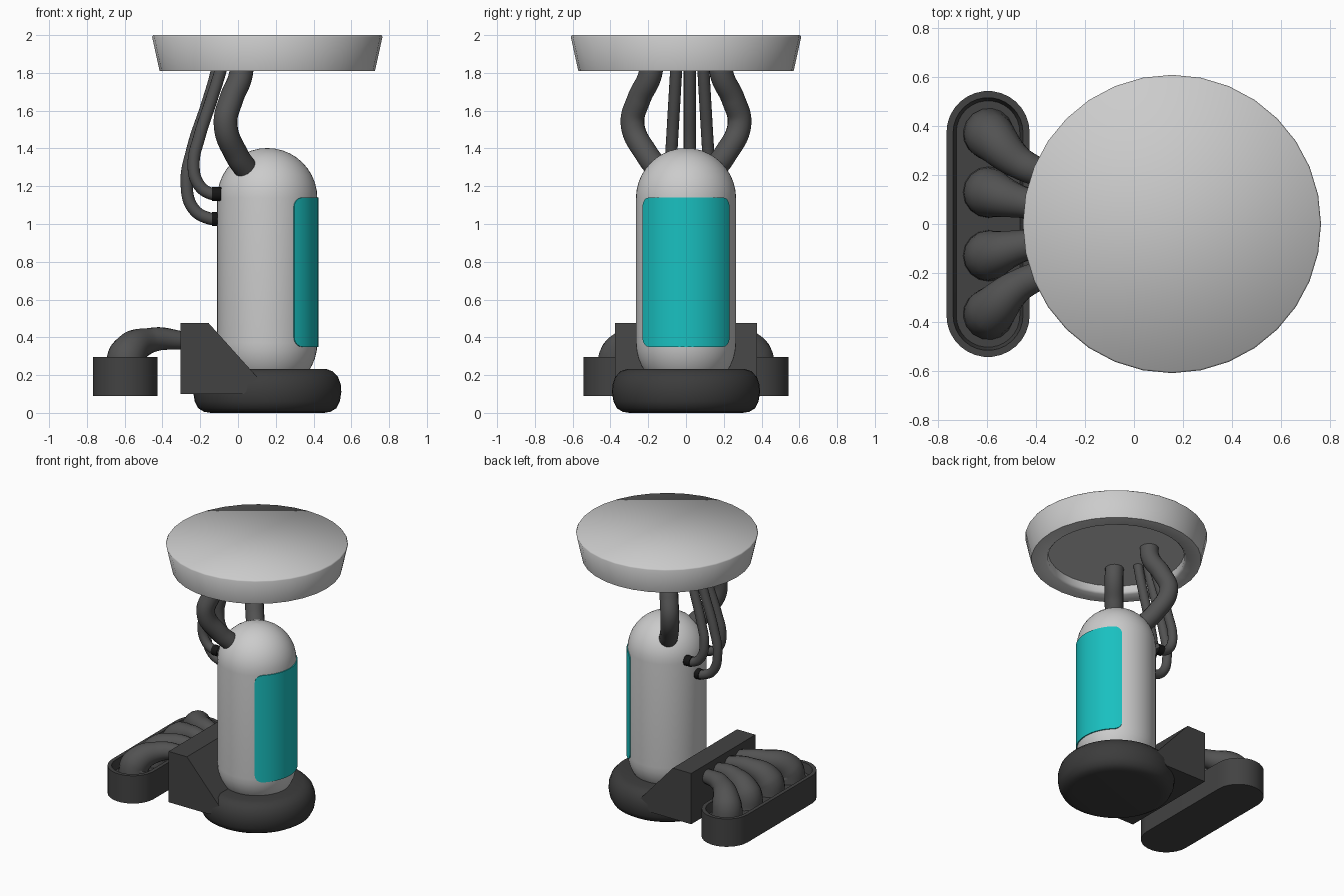
import bpy, bmesh
from math import sin, cos, pi, radians, sqrt

if "Cube" in bpy.data.objects:
    bpy.data.objects.remove(bpy.data.objects["Cube"])

CX = 0.155  # axis of the body, base and top disc


def material(name, r, g, b):
    mat = bpy.data.materials.new(name)
    mat.diffuse_color = (r, g, b, 1)
    mat.use_nodes = True
    mat.node_tree.nodes["Principled BSDF"].inputs["Base Color"].default_value = mat.diffuse_color
    return mat


TEAL = material("panel_teal", 0.01, 0.53, 0.53)
RUBBER = material("hose_grey", 0.085, 0.085, 0.085)
DARK = material("dark_grey", 0.055, 0.055, 0.055)
FOOT = material("foot_grey", 0.045, 0.045, 0.045)
BLACK = material("collar_black", 0.008, 0.008, 0.008)


def finish(name, bm, angle=35, mat=None):
    bmesh.ops.remove_doubles(bm, verts=bm.verts, dist=1e-5)
    bmesh.ops.recalc_face_normals(bm, faces=bm.faces)
    me = bpy.data.meshes.new(name)
    bm.to_mesh(me)
    bm.free()
    ob = bpy.data.objects.new(name, me)
    bpy.context.collection.objects.link(ob)
    if mat:
        me.materials.append(mat)
    bpy.ops.object.select_all(action='DESELECT')
    ob.select_set(True)
    bpy.context.view_layer.objects.active = ob
    bpy.ops.object.shade_smooth_by_angle(angle=radians(angle))
    return ob


def loft(name, rings, angle=35, mat=None):
    """Skin a list of closed point rings and cap both ends."""
    bm = bmesh.new()
    vs = [[bm.verts.new(p) for p in r] for r in rings]
    n = len(rings[0])
    for a, b in zip(vs, vs[1:]):
        for i in range(n):
            j = (i + 1) % n
            bm.faces.new((a[i], a[j], b[j], b[i]))
    bm.faces.new(vs[0])
    bm.faces.new(vs[-1])
    return finish(name, bm, angle, mat)


def lathe(name, profile, segs, angle=35, mat=None):
    rings = [[(CX + r * cos(2 * pi * i / segs), r * sin(2 * pi * i / segs), z)
              for i in range(segs)] for r, z in profile]
    return loft(name, rings, angle, mat)


def tube(name, pts, radius, taper=None, mat=RUBBER):
    """Round hose through the given points, optionally tapered."""
    cu = bpy.data.curves.new(name, 'CURVE')
    cu.dimensions = '3D'
    cu.bevel_depth = radius
    cu.bevel_resolution = 6
    cu.resolution_u = 12
    cu.use_fill_caps = True
    sp = cu.splines.new('BEZIER')
    sp.bezier_points.add(len(pts) - 1)
    for i, (bp, p) in enumerate(zip(sp.bezier_points, pts)):
        bp.co = p
        bp.handle_left_type = bp.handle_right_type = 'AUTO'
        bp.radius = taper[i] if taper else 1
    cu.materials.append(mat)
    ob = bpy.data.objects.new(name, cu)
    bpy.context.collection.objects.link(ob)
    return ob


# capsule body
R = 0.265
body = [(max(R * sin(radians(a)), 0.001), 0.37 - R * cos(radians(a))) for a in range(0, 91, 9)]
body += [(max(R * cos(radians(a)), 0.001), 1.137 + R * sin(radians(a))) for a in range(0, 91, 9)]
lathe("capsule_body", body, 48)

# thick rounded foot
lathe("base_foot", [(0.3, 0.0), (0.335, 0.006), (0.365, 0.024), (0.384, 0.06), (0.392, 0.11),
                    (0.389, 0.15), (0.375, 0.19), (0.347, 0.22), (0.31, 0.233), (0.2, 0.233)],
      48, 50, FOOT)

# top disc with softened upper rim and recessed underside
lathe("top_disc", [(0.457, 1.87), (0.459, 1.825), (0.472, 1.81), (0.57, 1.81),
                   (0.61, 1.991), (0.604, 2.0)], 32, 70)

# curved front panel with rounded corners
bm = bmesh.new()
half, c_arc, c_z = 0.275, 0.055, 0.05
arcs = [half - c_arc + c_arc * sin(radians(a)) for a in range(0, 91, 15)]
inner = [-(half - c_arc) + 2 * (half - c_arc) * i / 20 for i in range(1, 20)]
stations = [-s for s in reversed(arcs)] + inner + arcs
cols = []
for s in stations:
    t = max(0, (abs(s) - (half - c_arc)) / c_arc)
    drop = c_z * (1 - sqrt(max(0, 1 - t * t)))
    a = s / 0.271
    quad = [(0.258, 0.35 + drop), (0.271, 0.35 + drop), (0.271, 1.14 - drop), (0.258, 1.14 - drop)]
    cols.append([bm.verts.new((CX + r * cos(a), r * sin(a), z)) for r, z in quad])
for p, q in zip(cols, cols[1:]):
    for i in range(4):
        j = (i + 1) % 4
        bm.faces.new((p[i], p[j], q[j], q[i]))
bm.faces.new(cols[0])
bm.faces.new(cols[-1])
finish("front_panel", bm, 35, TEAL)

# wedge bracket behind the body
side = [(-0.305, 0.10), (-0.305, 0.475), (-0.155, 0.475), (0.11, 0.18), (0.03, 0.10)]
loft("rear_bracket", [[(x, y, z) for x, z in side] for y in (-0.375, 0.375)], 10, DARK)


# stadium-shaped tray with recessed top
def stadium(r, z):
    return [(-0.597 + r * cos(radians(a)), (0.374 if a < 180 else -0.374) + r * sin(radians(a)), z)
            for a in list(range(0, 180, 12)) + [179.99] + list(range(180, 360, 12)) + [359.99]]


loft("rear_tray", [stadium(0.17, 0.09), stadium(0.17, 0.295),
                   stadium(0.143, 0.295), stadium(0.13, 0.23)], 35, DARK)

# mirrored hoses: tapered tray pipes and the thick neck hoses
for s, side_name in ((1, "left"), (-1, "right")):
    for k, (y0, y1, y2, y3) in enumerate([(0.13, 0.125, 0.09, 0.06), (0.37, 0.355, 0.245, 0.18)]):
        tube(f"tray_pipe_{side_name}_{k + 1}",
             [(-0.595, s * y0, 0.22), (-0.583, s * y1, 0.31),
              (-0.46, s * y2, 0.385), (-0.28, s * y3, 0.383)],
             0.1, [1.05, 1.0, 0.66, 0.48])
    tube(f"neck_hose_{side_name}",
         [(0.045, s * 0.145, 1.287), (-0.007, s * 0.205, 1.365), (-0.066, s * 0.283, 1.53),
          (-0.036, s * 0.25, 1.66), (0.015, s * 0.19, 1.79), (0.02, s * 0.18, 1.88)], 0.063)

# thin hoses with black collars on the body
upper = [(-0.09, 1.16), (-0.15, 1.163), (-0.212, 1.215), (-0.235, 1.32),
         (-0.205, 1.46), (-0.14, 1.66), (-0.09, 1.82), (-0.075, 1.88)]
lower = [(-0.09, 1.026), (-0.15, 1.029), (-0.235, 1.08), (-0.272, 1.21),
         (-0.24, 1.4), (-0.165, 1.63), (-0.115, 1.8), (-0.1, 1.88)]
for i, (yb, yt, path) in enumerate([(-0.085, -0.05, upper), (0.02, 0.02, lower), (0.125, 0.09, upper)]):
    z0 = path[0][1]
    tube(f"thin_hose_{i + 1}",
         [(x, yb + (yt - yb) * max(0, (z - 1.25) / 0.6), z) for x, z in path], 0.032)
    tube(f"hose_collar_{i + 1}", [(-0.09, yb, z0), (-0.138, yb, z0)], 0.037, None, BLACK)
